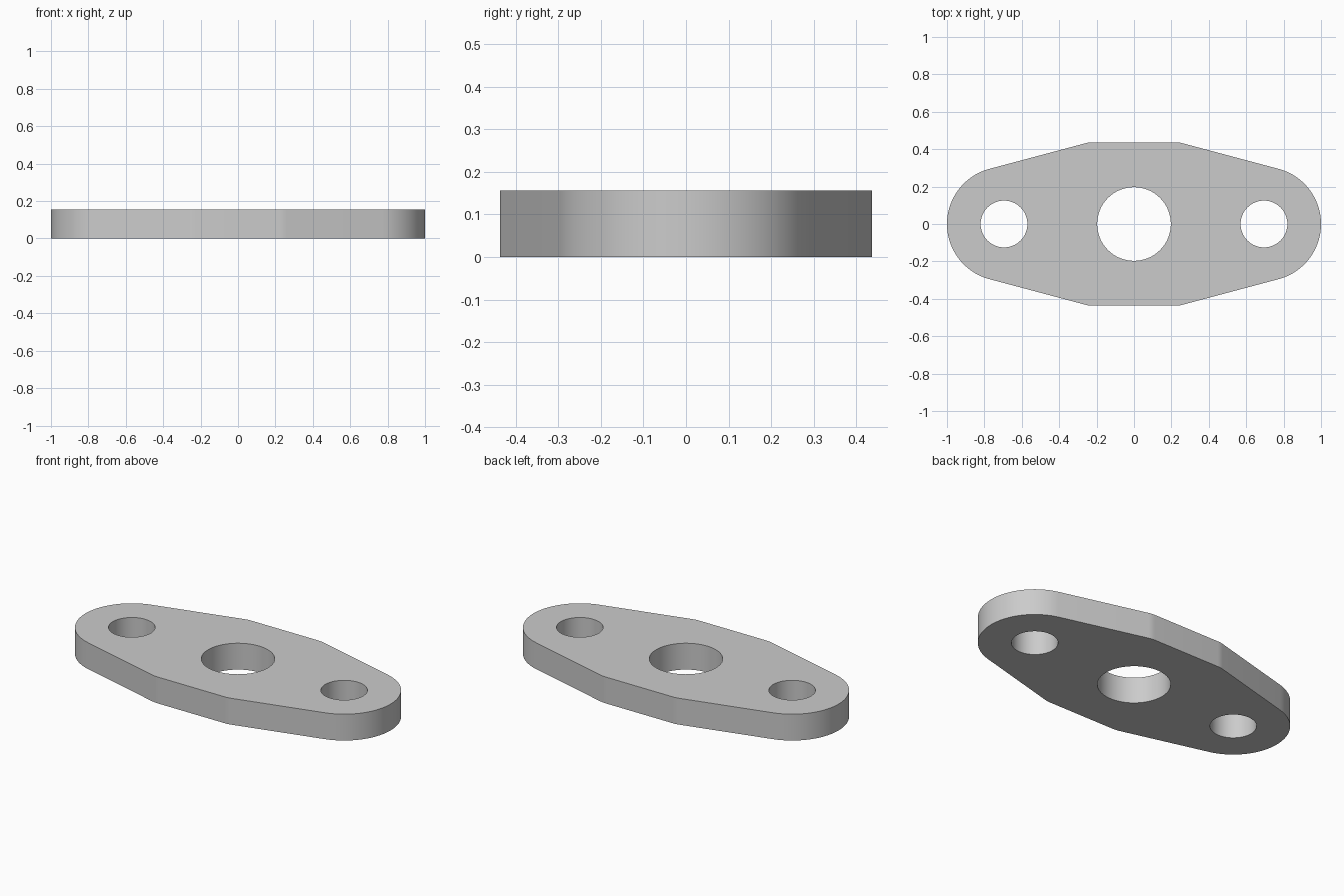
import bpy
import bmesh
from math import acos, atan2, cos, hypot, pi, sin

cube = bpy.data.objects.get("Cube")
if cube:
    bpy.data.objects.remove(cube, do_unlink=True)

THICKNESS = 0.156
HALF_WIDTH = 0.437
END_X, END_R = 0.695, 0.305      # rounded ends, concentric with the bolt holes
CORNER_X, CORNER_R = 0.22, 0.15  # slightly eased corners of the middle
BOLT_R, BORE_R = 0.125, 0.197


def arc(cx, cy, r, start, end, steps):
    angles = [start + (end - start) * i / steps for i in range(steps + 1)]
    return [(cx + r * cos(a), cy + r * sin(a)) for a in angles]


def circle(cx, r):
    return arc(cx, 0, r, 0, 2 * pi, 64)[:-1]


# Outer outline: one quarter, mirrored into the other three
corner_y = HALF_WIDTH - CORNER_R
run = END_X - CORNER_X
tangent = acos((CORNER_R - END_R) / hypot(run, corner_y)) - atan2(corner_y, run)
quarter = (arc(END_X, 0, END_R, 0, tangent, 24)
           + arc(CORNER_X, corner_y, CORNER_R, tangent, pi / 2, 4))
half = quarter + [(-x, y) for x, y in reversed(quarter)]
outline = half + [(x, -y) for x, y in reversed(half[1:-1])]

# Flat face with three holes, raised to the plate thickness
bm = bmesh.new()
edges = []
for loop in (outline, circle(0, BORE_R), circle(-END_X, BOLT_R), circle(END_X, BOLT_R)):
    verts = [bm.verts.new((x, y, 0)) for x, y in loop]
    edges += [bm.edges.new((v, verts[i - 1])) for i, v in enumerate(verts)]
bmesh.ops.triangle_fill(bm, use_beauty=True, use_dissolve=False, edges=edges)
raised = bmesh.ops.extrude_face_region(bm, geom=bm.faces[:], use_keep_orig=True)
top = [g for g in raised["geom"] if isinstance(g, bmesh.types.BMVert)]
bmesh.ops.translate(bm, verts=top, vec=(0, 0, THICKNESS))
bmesh.ops.recalc_face_normals(bm, faces=bm.faces[:])

mesh = bpy.data.meshes.new("flange_plate")
bm.to_mesh(mesh)
bm.free()
plate = bpy.data.objects.new("flange_plate", mesh)
bpy.context.collection.objects.link(plate)

# Plain grey metal
grey = bpy.data.materials.new("plain_grey")
grey.use_nodes = True
colour = (0.6, 0.6, 0.6, 1)
grey.diffuse_color = colour
grey.node_tree.nodes["Principled BSDF"].inputs["Base Color"].default_value = colour
mesh.materials.append(grey)

# Smooth walls, crisp rims
bpy.ops.object.select_all(action="DESELECT")
plate.select_set(True)
bpy.context.view_layer.objects.active = plate
bpy.ops.object.shade_smooth_by_angle()
